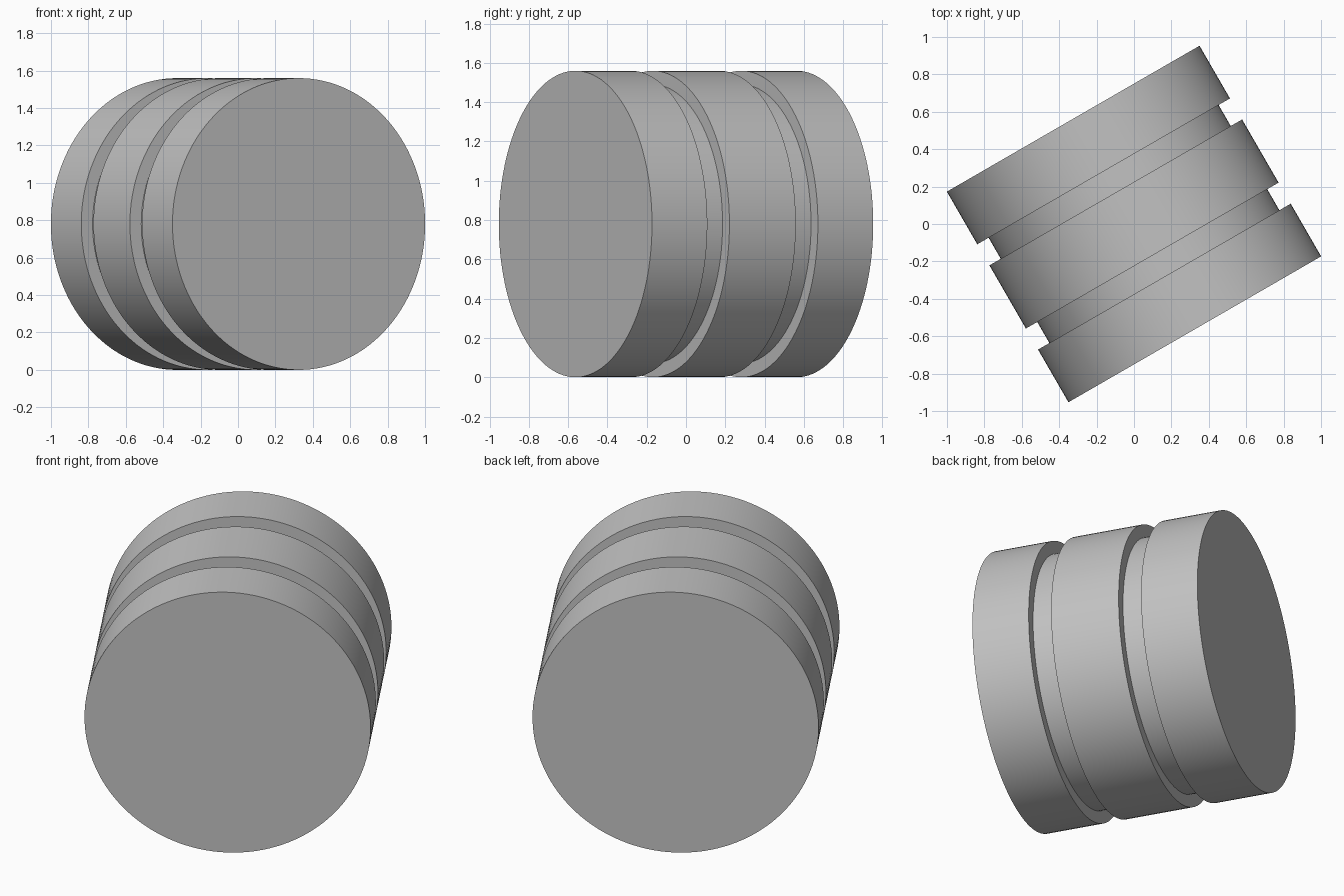
import bpy
import bmesh
from math import radians, pi
from mathutils import Matrix, Vector

default = bpy.data.objects.get("Cube")
if default:
    bpy.data.objects.remove(default, do_unlink=True)

RIM, GROOVE = 0.78, 0.71      # outer and groove radii
END, OUTER, INNER = 0.65, 0.325, 0.195  # stations along the axis
SEGMENTS = 128

# Plain grey finish
grey = bpy.data.materials.new("grey")
grey.use_nodes = True
grey.diffuse_color = (0.54, 0.54, 0.54, 1)
grey.node_tree.nodes["Principled BSDF"].inputs["Base Color"].default_value = grey.diffuse_color

# Half profile (radius, station), mirrored to give two square grooves
half = [(RIM, END), (RIM, OUTER), (GROOVE, OUTER), (GROOVE, INNER), (RIM, INNER)]
profile = half + [(r, -s) for r, s in reversed(half)]

# Turn the profile around the axis and close both ends
bm = bmesh.new()
points = [bm.verts.new((r, s, 0)) for r, s in profile]
edges = [bm.edges.new(pair) for pair in zip(points, points[1:])]
bmesh.ops.spin(bm, geom=points + edges, cent=(0, 0, 0), axis=(0, 1, 0),
               angle=2 * pi, steps=SEGMENTS, use_merge=False)
bmesh.ops.remove_doubles(bm, verts=bm.verts, dist=0.0001)
bmesh.ops.holes_fill(bm, edges=[e for e in bm.edges if e.is_boundary], sides=0)
bmesh.ops.recalc_face_normals(bm, faces=bm.faces)

# Swing the axis sideways and rest the drum on the ground
bm.transform(Matrix.Translation(Vector((0, 0, RIM))) @ Matrix.Rotation(radians(30), 4, "Z"))

mesh = bpy.data.meshes.new("grooved_drum")
bm.to_mesh(mesh)
bm.free()
mesh.materials.append(grey)
drum = bpy.data.objects.new("grooved_drum", mesh)
bpy.context.collection.objects.link(drum)

# Smooth round walls with crisp groove edges
bpy.ops.object.select_all(action="DESELECT")
drum.select_set(True)
bpy.context.view_layer.objects.active = drum
bpy.ops.object.shade_smooth_by_angle(angle=radians(30))
